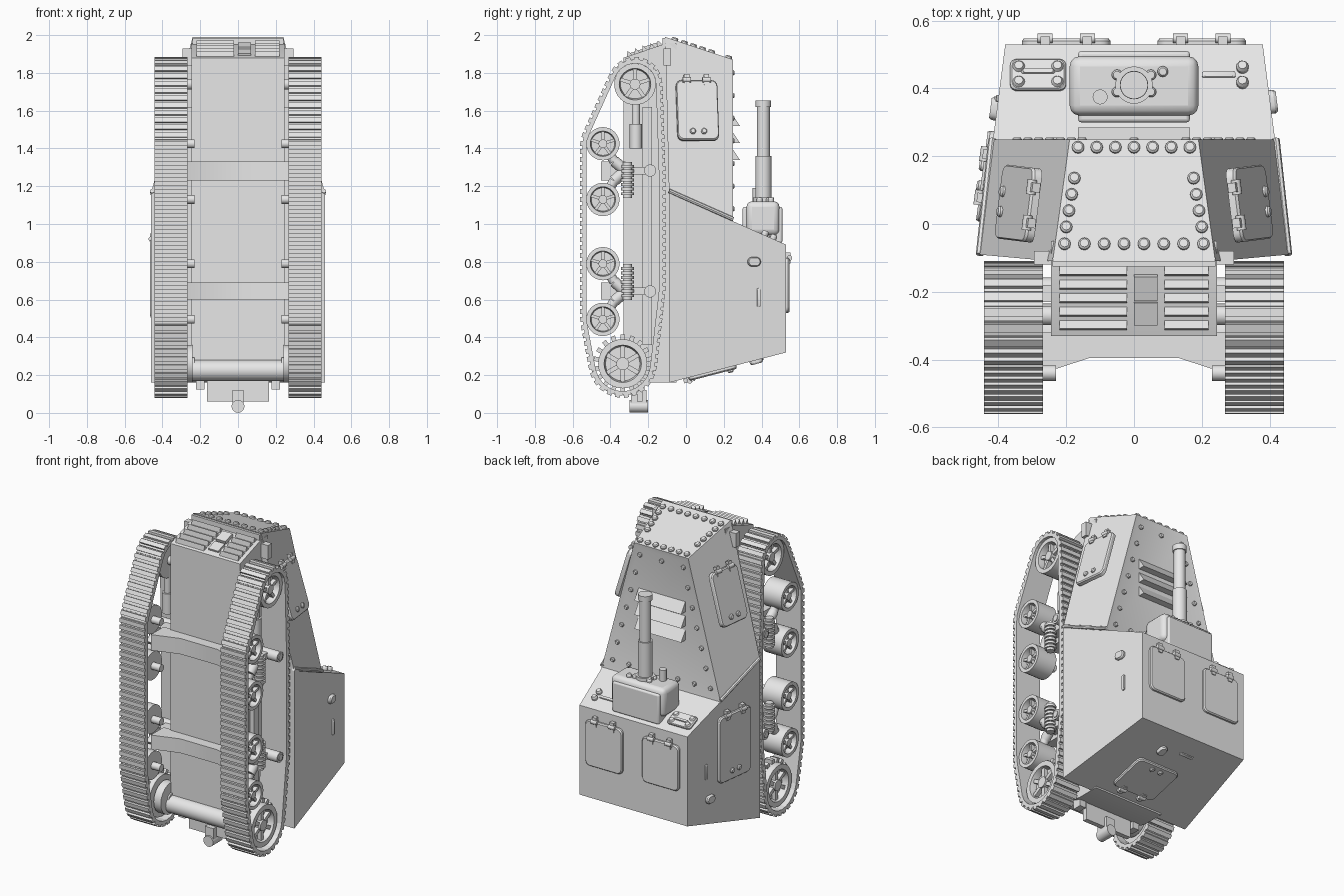
import bpy, bmesh, math
from math import cos, sin, pi
from mathutils import Vector, Matrix
from mathutils.geometry import convex_hull_2d

if "Cube" in bpy.data.objects:
    bpy.data.objects.remove(bpy.data.objects["Cube"])

grey = bpy.data.materials.new("plain_grey")
grey.use_nodes = True
grey.diffuse_color = (0.8, 0.8, 0.8, 1)
grey.node_tree.nodes["Principled BSDF"].inputs["Base Color"].default_value = (0.8, 0.8, 0.8, 1)


def finish(name, bm, mirror=False, bevel=0):
    bmesh.ops.recalc_face_normals(bm, faces=bm.faces)
    me = bpy.data.meshes.new(name)
    bm.to_mesh(me)
    bm.free()
    me.materials.append(grey)
    me.shade_smooth()
    me.set_sharp_from_angle(angle=math.radians(35))
    ob = bpy.data.objects.new(name, me)
    bpy.context.collection.objects.link(ob)
    if bevel:
        mod = ob.modifiers.new("bevel", 'BEVEL')
        mod.width, mod.segments = bevel, 3
    if mirror:
        ob.modifiers.new("mirror", 'MIRROR')
    return ob


def loft(bm, a, b):
    """Closed solid between two matching outlines."""
    va, vb = [bm.verts.new(p) for p in a], [bm.verts.new(p) for p in b]
    bm.faces.new(va)
    bm.faces.new(vb[::-1])
    for i in range(len(a)):
        j = (i + 1) % len(a)
        bm.faces.new((va[i], vb[i], vb[j], va[j]))


def box(bm, lo, hi, m=Matrix()):
    ring = [(lo[0], lo[1]), (hi[0], lo[1]), (hi[0], hi[1]), (lo[0], hi[1])]
    loft(bm, *[[m @ Vector((x, y, z)) for x, y in ring] for z in (lo[2], hi[2])])


def cyl(bm, p0, p1, r, r2=None, n=20):
    p0, p1 = Vector(p0), Vector(p1)
    q = (p1 - p0).to_track_quat('Z', 'Y')
    rings = [[p + q @ Vector((s * cos(i * 2 * pi / n), s * sin(i * 2 * pi / n), 0)) for i in range(n)]
             for p, s in ((p0, r), (p1, r if r2 is None else r2))]
    loft(bm, *rings)


def rivet(bm, p, n, r=0.016, h=0.014):
    p, n = Vector(p), Vector(n).normalized()
    cyl(bm, p - n * 0.004, p + n * h * 0.6, r, n=12)
    cyl(bm, p + n * h * 0.6, p + n * h, r, r * 0.7, n=12)


def on_face(o, normal, up):
    """Local frame on a surface: x across, y up, z outward."""
    n = Vector(normal).normalized()
    u = Vector(up)
    u = (u - n * u.dot(n)).normalized()
    return Matrix.Translation(o) @ Matrix((u.cross(n), u, n)).transposed().to_4x4()


def plate(bm, m, w, h, t, r, z0=-0.01):
    pts = []
    for k, (sx, sy) in enumerate(((1, 1), (-1, 1), (-1, -1), (1, -1))):
        for i in range(5):
            a = (k + i / 4) * pi / 2
            pts.append((sx * (w / 2 - r) + r * cos(a), sy * (h / 2 - r) + r * sin(a)))
    loft(bm, *[[m @ Vector((x, y, z)) for x, y in pts] for z in (z0, t * 0.6)])
    k = 1 - 0.012 / max(w, h)
    loft(bm, *[[m @ Vector((x * s, y * s, z)) for x, y in pts] for z, s in ((t * 0.6, 1), (t, k))])


def hatch(bm, m, w, h, bolts=True):
    plate(bm, m, w, h, 0.018, 0.03)
    for s in (-1, 1):
        x = s * w * 0.24
        box(bm, (x - 0.014, h / 2 - 0.03, 0), (x + 0.014, h / 2 + 0.03, 0.024), m)
        cyl(bm, m @ Vector((x - 0.022, h / 2, 0.018)), m @ Vector((x + 0.022, h / 2, 0.018)), 0.014, n=12)
        if bolts:
            rivet(bm, m @ Vector((s * 0.03, -h * 0.36, 0.016)), m.to_3x3().col[2])


def rect(hw, y, z0, z1):
    return [(-hw, y, z0), (hw, y, z0), (hw, y, z1), (-hw, y, z1)]


# Narrow hull between the tracks
bm = bmesh.new()
prof = [(-.33, .2), (-.33, 1.88), (-.11, 1.955), (-.05, 1.955), (-.05, .16), (-.2, .16)]
loft(bm, *[[(x, y, z) for y, z in prof] for x in (-.245, .245)])
finish("hull", bm)

# Wide rear casemate and tapered superstructure
bm = bmesh.new()
loft(bm, rect(.46, -.09, .16, 1.165), rect(.38, .53, .32, .89))
finish("lower_casemate", bm)
bm = bmesh.new()
loft(bm, [(-.46, -.09, 1.165), (.46, -.09, 1.165), (.42, .25, 1.01), (-.42, .25, 1.01)],
     [(-.24, -.11, 1.99), (.24, -.11, 1.99), (.19, .25, 1.87), (-.19, .25, 1.87)])
bmesh.ops.recalc_face_normals(bm, faces=bm.faces)
back = [f for f in bm.faces if f.normal.y > .9]
bmesh.ops.inset_region(bm, faces=back, thickness=.04, depth=-.008)
finish("superstructure", bm)
bm = bmesh.new()
cyl(bm, (.455, -.09, 1.175), (.418, .25, 1.025), .012, n=8)
finish("seam_bar", bm, mirror=True)

# Rivets on the roof and the rear panel
bm = bmesh.new()
roof = Vector((0, .12, .36))
for count, half, y in ((7, .165, .225), (8, .205, -.06)):
    for i in range(count):
        rivet(bm, (half * (2 * i / (count - 1) - 1), y, 1.99 - (y + .11) / 3), roof, .018)
for i in range(4):
    y = -.01 + i * .048
    for s in (-1, 1):
        rivet(bm, (s * (.2 - i * .008), y, 1.99 - (y + .11) / 3), roof, .018)
for i in range(7):
    z = 1.08 + i * .12
    for s in (-1, 1):
        rivet(bm, (s * (.345 - i * .032), .242, z), (0, 1, 0), .014)
for i in range(-2, 3):
    rivet(bm, (i * .115, .242, 1.08), (0, 1, 0), .014)
rivet(bm, (0, .242, 1.8), (0, 1, 0), .014)
finish("rivets", bm)

# Slanted louvres on the rear panel
bm = bmesh.new()
for z in (1.34, 1.43, 1.52):
    tri = [(.235, z), (.285, z), (.235, z + .075)]
    loft(bm, *[[(x, y, h) for y, h in tri] for x in (-.165, .165)])
finish("rear_louvres", bm)

# Engine deck louvres with the central box
bm = bmesh.new()
for i in range(5):
    y = -.315 + i * .04
    z = 1.88 + (y + .33) * .34
    tri = [(y, z - .01), (y + .042, z), (y + .006, z + .032)]
    for x0, x1 in ((-.22, -.02), (.09, .22)):
        loft(bm, *[[(x, a, b) for a, b in tri] for x in (x0, x1)])
m = on_face((.035, -.225, 1.916), (0, -.34, 1), (0, 1, 0))
box(bm, (-.035, -.075, 0), (.035, -.005, .012), m)
box(bm, (-.035, .005, 0), (.035, .08, .02), m)
box(bm, (-.24, -.125, 1.93), (.24, -.1, 1.985))
finish("deck_louvres", bm)

# Hatches
bm = bmesh.new()
for s in (-1, 1):
    hatch(bm, on_face((s * .2, .53, .675), (0, 1, 0), (0, 0, 1)), .26, .29, False)
    m = on_face((s * .338, .06, 1.6), (.81, .1, .24) if s > 0 else (-.81, .1, .24), (0, 0, 1))
    hatch(bm, m, .22, .33)
hatch(bm, on_face((-.431, .14, .71), (-.99, .13, 0), (0, 0, 1)), .27, .42)
hatch(bm, on_face((.03, .14, .219), (0, .25, -.97), (0, -1, 0)), .3, .26)
finish("hatches", bm)

# Small vision plugs and slots
bm = bmesh.new()
spots = [((.402, .36, .8), (.99, .13, 0), (.402, .385, .61), (0, 0, 1)),
         ((-.404, .34, .43), (-.99, .13, 0), (-.4, .37, .61), (0, 0, 1)),
         ((.1, .37, .279), (0, .25, -.97), (-.06, .4, .287), (1, 0, 0))]
for plug, n, slot, up in spots:
    plate(bm, on_face(plug, n, up), .07, .05, .02, .024)
    plate(bm, on_face(slot, n, up), .02, .1, .008, .008)
finish("vision_plugs", bm)

# Rear deck fittings
bm = bmesh.new()
slope = (0, .28, .62)
deck = lambda x, y: Vector((x, y, .89 + (.53 - y) * .4435))
plate(bm, on_face(deck(-.283, .438), slope, (0, 1, 0)), .165, .1, .014, .02)
plate(bm, on_face(deck(-.283, .445), slope, (0, 1, 0)), .1, .016, .022, .006)
plate(bm, on_face(deck(.25, .44), slope, (0, 1, 0)), .1, .018, .008, .006)
for x in (-.34, -.226, .32):
    for y in (.415, .46):
        rivet(bm, deck(x, y), slope, .018, .024)
finish("deck_fittings", bm)

# Stove box with the tall exhaust pipe
bm = bmesh.new()
box(bm, (-.19, .32, .94), (.19, .495, 1.12))
finish("stove_box", bm, bevel=.03)
bm = bmesh.new()
box(bm, (-.165, .3, .9), (.165, .51, 1.09))
finish("stove_core", bm, bevel=.01)
bm = bmesh.new()
for z0, z1, r in ((1.1, 1.14, .055), (1.12, 1.36, .042), (1.36, 1.63, .034), (1.62, 1.655, .041)):
    cyl(bm, (0, .41, z0), (0, .41, z1), r, n=28)
cyl(bm, (-.1, .375, 1.1), (-.1, .375, 1.19), .022)
for x, y in ((-.05, .44), (-.05, .39), (.05, .44), (.05, .39), (.085, .45)):
    rivet(bm, (x, y, 1.12), (0, 0, 1), .016, .02)
finish("exhaust", bm)

# Tracks: a belt stretched around all the wheels
top, sprocket = (-.27, 1.74), (-.335, .26)
road = [(-.44, z) for z in (1.425, 1.13, .79, .495)]
rolls = [(-.19, 1.285), (-.19, .64)]
circles = [(top, .125), (sprocket, .16), (road[0], .1), (road[3], .1), (rolls[0], .06), (rolls[1], .06)]
cloud = [Vector((c[0] + r * cos(i * pi / 32), c[1] + r * sin(i * pi / 32)))
         for c, r in circles for i in range(64)]
loop = [cloud[i] for i in convex_hull_2d(cloud)]
lens = [(loop[(i + 1) % len(loop)] - p).length for i, p in enumerate(loop)]


def along(d):
    d %= sum(lens)
    for i, ln in enumerate(lens):
        if d <= ln:
            return loop[i].lerp(loop[(i + 1) % len(loop)], d / ln)
        d -= ln
    return loop[0]


links = 92
pitch = sum(lens) / links
mid = Vector((-.33, .96))
bm = bmesh.new()
for i in range(links):
    a, b = along(i * pitch), along((i + 1) * pitch)
    d = (b - a).normalized()
    n = Vector((d.y, -d.x))
    if n.dot((a + b) / 2 - mid) < 0:
        n = -n
    for e0, e1, k0, k1 in ((0, 1, -.014, .008), (.1, .72, 0, .021)):
        p, q = a.lerp(b, e0), a.lerp(b, e1)
        ring = [p + n * k0, q + n * k0, q + n * k1, p + n * k1]
        loft(bm, *[[(x, v.x, v.y) for v in ring] for x in (.268, .443)])
finish("track", bm, mirror=True)


def wheel(bm, c, r, x0, x1, spokes=5):
    n = 32
    prof = [(x0, r), (x1, r), (x1, r * .76), (x1 - .035, r * .7), (x0, r * .7)]
    rings = [[bm.verts.new((x, c[0] + s * cos(i * 2 * pi / n), c[1] + s * sin(i * 2 * pi / n)))
              for x, s in prof] for i in range(n)]
    for i in range(n):
        for j in range(5):
            k, j2 = rings[(i + 1) % n], (j + 1) % 5
            bm.faces.new((rings[i][j], k[j], k[j2], rings[i][j2]))
    cyl(bm, (x0, *c), (x1 - .04, *c), r * .72, n=n)
    cyl(bm, (.23, *c), (x1 - .005, *c), r * .26)
    for i in range(spokes):
        m = Matrix.Translation((0, *c)) @ Matrix.Rotation(i * 2 * pi / spokes, 4, 'X')
        box(bm, (x0, -r * .09, r * .2), (x1 - .015, r * .09, r * .76), m)


# Wheels
bm = bmesh.new()
for c in road:
    wheel(bm, c, .088, .29, .425)
wheel(bm, top, .11, .29, .425)
finish("road_wheels", bm, mirror=True)
bm = bmesh.new()
wheel(bm, sprocket, .13, .3, .42, 6)
for i in range(18):
    m = Matrix.Translation((0, *sprocket)) @ Matrix.Rotation(i * pi / 9, 4, 'X')
    box(bm, (.33, -.012, .12), (.38, .012, .155), m)
cyl(bm, (.24, *sprocket), (.29, *sprocket), .1)
finish("drive_sprocket", bm, mirror=True)

# Suspension bogies, springs and return rollers
bm = bmesh.new()
for k, (c, s) in enumerate(((1.283, -1), (.643, 1))):
    cyl(bm, (.24, -.19, c), (.43, -.19, c), .032)
    cyl(bm, (.425, -.19, c), (.435, -.19, c), .02)
    box(bm, (.27, -.35, c - .02), (.36, -.19, c + .02))
    mz = c + s * .05
    for i in range(7):
        z = mz - .08 + i * .024
        cyl(bm, (.37, -.31, z), (.37, -.31, z + .015), .034, n=16)
    cyl(bm, (.37, -.31, mz - .095), (.37, -.31, mz + .095), .024)
    for w in road[2 * k:2 * k + 2]:
        cyl(bm, (.35, *w), (.35, -.38, c + (w[1] - c) * .35), .026, n=12)
        cyl(bm, (.35, -.38, c + (w[1] - c) * .35), (.35, -.32, c), .03, n=12)
cyl(bm, (.31, -.265, 1.4), (.31, -.265, 1.53), .033)
cyl(bm, (.31, -.265, 1.53), (.31, -.265, 1.7), .022)
box(bm, (.24, -.23, .36), (.275, -.18, 1.62))
box(bm, (.24, -.12, 1.84), (.295, -.08, 1.93))
finish("suspension", bm, mirror=True)

# Arched cross members under the belly
bm = bmesh.new()
arch = [(-.3, -.45), (-.13, -.395), (.13, -.395), (.3, -.45), (.3, -.32), (-.3, -.32)]
for z0, z1 in ((1.23, 1.33), (.6, .69)):
    loft(bm, *[[(x, y, z) for x, y in arch] for z in (z0, z1)])
finish("cross_members", bm)

# Nose roll, tail plate and tow hook
bm = bmesh.new()
cyl(bm, (-.24, -.33, .225), (.24, -.33, .225), .055, n=28)
finish("nose_roll", bm)
bm = bmesh.new()
box(bm, (-.165, -.26, .06), (.165, -.23, .2))
cyl(bm, (0, -.3, .035), (0, -.2, .035), .034)
box(bm, (-.03, -.29, .03), (.03, -.21, .12))
for s in (-1, 1):
    box(bm, (s * .2 - .022, -.28, .125), (s * .2 + .022, -.22, .2))
finish("tow_hook", bm)
